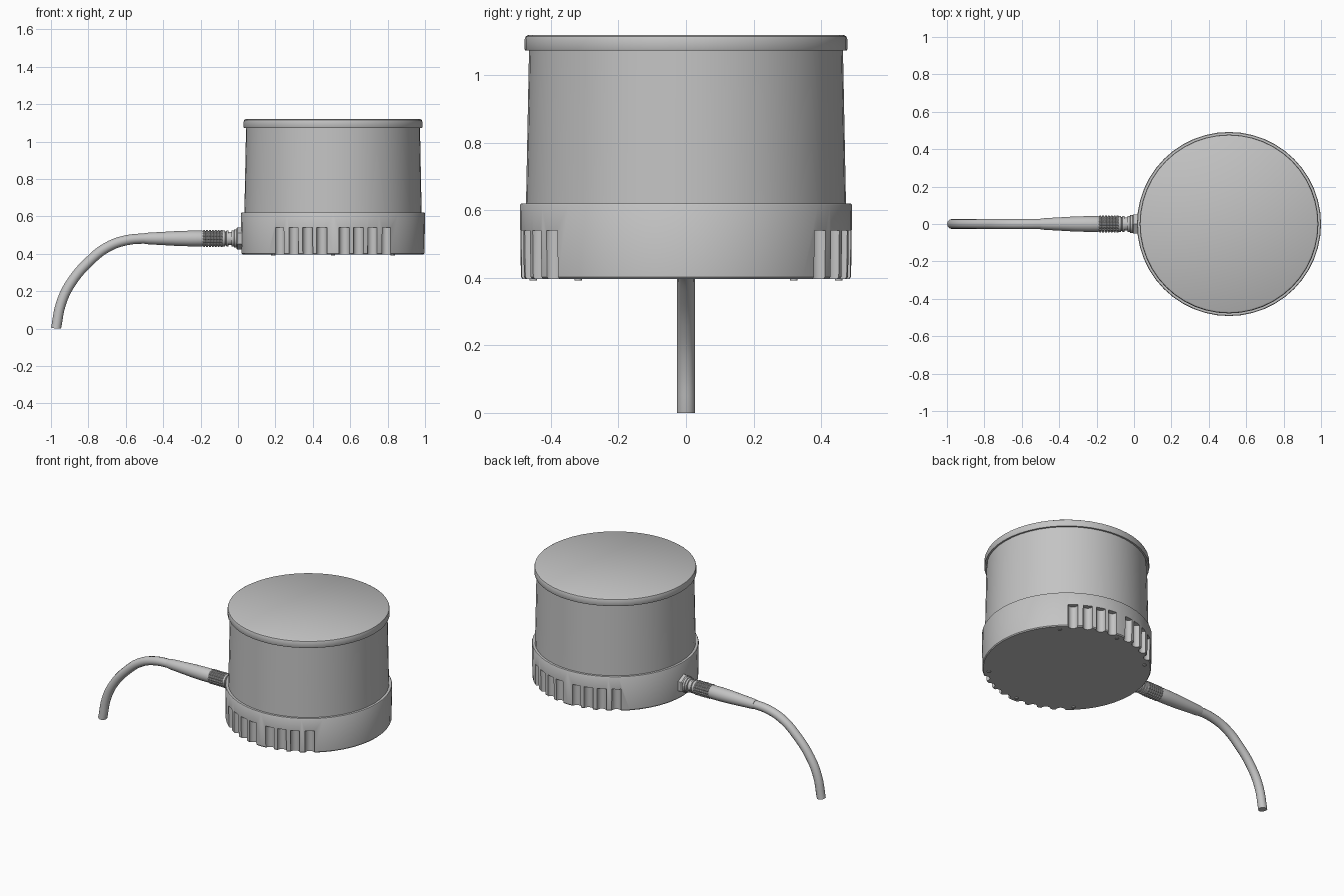
import bpy, bmesh, math
from mathutils import Matrix, Vector

if "Cube" in bpy.data.objects:
    bpy.data.objects.remove(bpy.data.objects["Cube"], do_unlink=True)

CX = 0.508           # housing axis
PLUG_Z = 0.482       # connector axis height

grey = bpy.data.materials.new("light_grey")
grey.use_nodes = True
grey.diffuse_color = (0.55, 0.55, 0.55, 1)
grey.node_tree.nodes["Principled BSDF"].inputs["Base Color"].default_value = (0.55, 0.55, 0.55, 1)


def finish(obj, angle=35):
    bpy.ops.object.select_all(action='DESELECT')
    obj.select_set(True)
    bpy.context.view_layer.objects.active = obj
    bpy.ops.object.shade_smooth_by_angle(angle=math.radians(angle))


def add_mesh(name, bm, matrix=Matrix()):
    bm.transform(matrix)
    bmesh.ops.recalc_face_normals(bm, faces=bm.faces)
    mesh = bpy.data.meshes.new(name)
    bm.to_mesh(mesh)
    bm.free()
    mesh.materials.append(grey)
    obj = bpy.data.objects.new(name, mesh)
    bpy.context.collection.objects.link(obj)
    return obj


def lathe(name, profile, matrix, segs=48, tooth=0.0):
    """Closed solid of revolution from (radius, height) pairs; tooth sinks alternate segments."""
    bm = bmesh.new()
    rings = []
    for r, h in profile:
        ring = []
        for i in range(segs):
            a = 2 * math.pi * i / segs
            rr = r - (tooth if i % 4 > 1 else 0)
            ring.append(bm.verts.new((rr * math.cos(a), rr * math.sin(a), h)))
        rings.append(ring)
    for lo, hi in zip(rings, rings[1:]):
        for i in range(segs):
            j = (i + 1) % segs
            bm.faces.new((lo[i], lo[j], hi[j], hi[i]))
    bm.faces.new(rings[0])
    bm.faces.new(rings[-1])
    return add_mesh(name, bm, matrix)


AXIS_Z = Matrix.Translation((CX, 0, 0))
AXIS_X = Matrix.Translation((0, 0, PLUG_Z)) @ Matrix.Rotation(math.pi / 2, 4, 'Y')

# Housing: base, slightly tapered body, overhanging lid
base = lathe("base", [(0.484, 0.397), (0.489, 0.403), (0.492, 0.615), (0.489, 0.62)], AXIS_Z)
body = lathe("body", [(0.474, 0.615), (0.465, 1.075)], AXIS_Z)
lid = lathe("lid", [(0.476, 1.073), (0.478, 1.077), (0.478, 1.106),
                    (0.475, 1.115), (0.467, 1.12)], AXIS_Z)

# Scalloped grip grooves cut in the front and back of the base
bm = bmesh.new()
for side in (-1, 1):
    for off in (0.060, 0.135, 0.210, 0.285):
        for sx in (-1, 1):
            y = side * (math.sqrt(0.489 ** 2 - off ** 2) - 0.002)
            bmesh.ops.create_cone(bm, cap_ends=True, segments=20, radius1=0.028, radius2=0.028,
                                  depth=0.24, matrix=Matrix.Translation((CX + sx * off, y, 0.42)))
cutter = add_mesh("groove_cutter", bm)
cutter.hide_render = True
cut = base.modifiers.new("grooves", 'BOOLEAN')
cut.operation = 'DIFFERENCE'
cut.solver = 'EXACT'
cut.object = cutter
bpy.context.view_layer.update()
new_mesh = bpy.data.meshes.new_from_object(base.evaluated_get(bpy.context.evaluated_depsgraph_get()))
base.modifiers.clear()
base.data = new_mesh
bpy.data.objects.remove(cutter, do_unlink=True)
for part in (base, body, lid):
    finish(part)

# Six small screws around the underside
bm = bmesh.new()
for deg in (45, 90, 135, 225, 270, 315):
    a = math.radians(deg)
    pos = Vector((CX + 0.452 * math.cos(a), 0.452 * math.sin(a), 0.396))
    if deg % 180 == 90:
        pos.x += 0.0
    bmesh.ops.create_cone(bm, cap_ends=True, segments=12, radius1=0.011, radius2=0.011,
                          depth=0.008, matrix=Matrix.Translation(pos))
finish(add_mesh("base_screws", bm))

# Socket on the housing: hexagonal nut and threaded neck
finish(lathe("socket_nut", [(0.054, -0.008), (0.060, -0.002), (0.060, 0.04)], AXIS_X, 6))
finish(lathe("socket_neck", [(0.034, -0.06), (0.036, -0.056), (0.036, -0.036), (0.044, -0.034),
                             (0.044, -0.022), (0.048, -0.020), (0.048, 0.03)], AXIS_X, 32))

# Plug: plain ring, knurled grip and tapering strain relief
finish(lathe("plug_ring", [(0.034, -0.09), (0.042, -0.084), (0.042, -0.07), (0.037, -0.068),
                           (0.037, -0.064), (0.042, -0.062), (0.042, -0.052)], AXIS_X, 32))
knurl = []
for k in range(7):
    h = -0.187 + k * 0.0155
    knurl += [(0.041, h), (0.045, h + 0.002), (0.045, h + 0.010), (0.041, h + 0.012)]
finish(lathe("knurled_grip", knurl, AXIS_X, 64, tooth=0.004))
finish(lathe("strain_relief", [(0.028, -0.50), (0.031, -0.48), (0.036, -0.39), (0.040, -0.32),
                               (0.042, -0.25), (0.042, -0.195), (0.040, -0.18)], AXIS_X, 32))

# Cable: drooping tube
path = [(-0.973, 0.0), (-0.946, 0.135), (-0.893, 0.245), (-0.79, 0.365),
        (-0.70, 0.435), (-0.60, 0.472), (-0.48, 0.482), (-0.40, 0.482)]
curve = bpy.data.curves.new("cable", 'CURVE')
curve.dimensions = '3D'
curve.bevel_depth = 0.027
curve.bevel_resolution = 4
curve.resolution_u = 5
curve.use_fill_caps = True
spline = curve.splines.new('BEZIER')
spline.bezier_points.add(len(path) - 1)
for p, (x, z) in zip(spline.bezier_points, path):
    p.co = (x, 0, z)
    p.handle_left_type = p.handle_right_type = 'AUTO'
curve.materials.append(grey)
cable = bpy.data.objects.new("cable", curve)
bpy.context.collection.objects.link(cable)
bpy.ops.object.select_all(action='DESELECT')
cable.select_set(True)
bpy.context.view_layer.objects.active = cable
bpy.ops.object.convert(target='MESH')
cable = bpy.context.view_layer.objects.active
for v in cable.data.vertices:          # cable end sits flat on the floor plane
    v.co.z = max(v.co.z, 0.0)
finish(cable)
